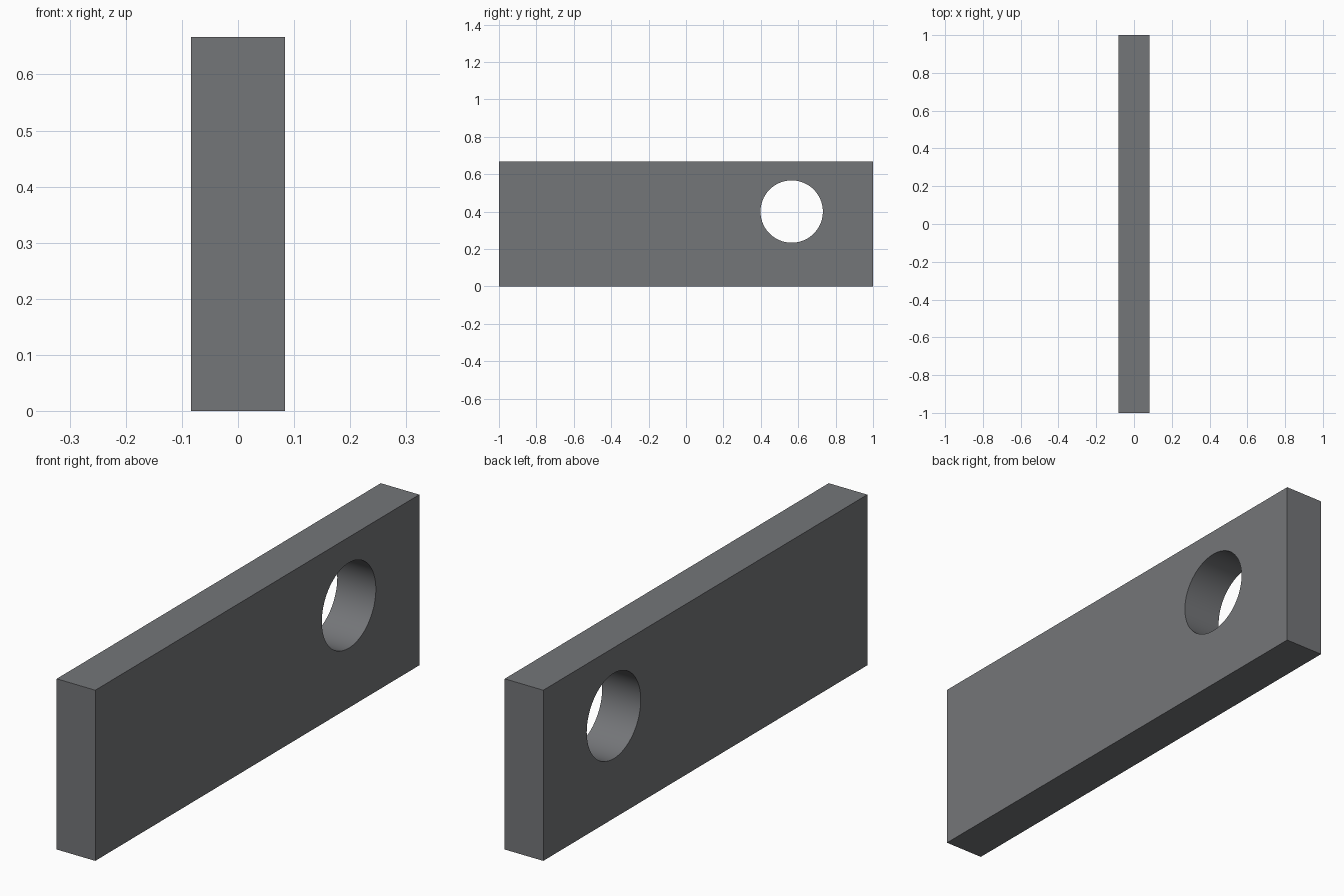
import bpy
import math

if "Cube" in bpy.data.objects:
    bpy.data.objects.remove(bpy.data.objects["Cube"])

THICK, LENGTH, HEIGHT = 1 / 6, 2.0, 2 / 3
HOLE_Y, HOLE_Z, HOLE_R = 0.565, 0.40, 1 / 6

# Flat rectangular plate standing on its long edge
bpy.ops.mesh.primitive_cube_add(size=1, location=(0, 0, HEIGHT / 2))
plate = bpy.context.object
plate.name = "plate"
plate.scale = (THICK, LENGTH, HEIGHT)
bpy.ops.object.transform_apply(location=True, rotation=False, scale=True)

# Dark grey finish
dark = bpy.data.materials.new("dark_grey")
dark.diffuse_color = (0.175, 0.18, 0.19, 1)
dark.use_nodes = True
dark.node_tree.nodes["Principled BSDF"].inputs["Base Color"].default_value = dark.diffuse_color
plate.data.materials.append(dark)

# Cutter for the round through hole
bpy.ops.mesh.primitive_cylinder_add(vertices=96, radius=HOLE_R, depth=THICK * 3,
                                    location=(0, HOLE_Y, HOLE_Z),
                                    rotation=(0, math.pi / 2, 0))
cutter = bpy.context.object
cutter.name = "hole_cutter"
cutter.hide_render = True
cutter.data.materials.append(dark)

# Cut the hole, then discard the cutter
cut = plate.modifiers.new("hole", 'BOOLEAN')
cut.operation = 'DIFFERENCE'
cut.solver = 'EXACT'
cut.object = cutter
bpy.ops.object.select_all(action='DESELECT')
plate.select_set(True)
bpy.context.view_layer.objects.active = plate
bpy.ops.object.modifier_apply(modifier=cut.name)
bpy.data.objects.remove(cutter)

# Smooth bore, crisp edges
bpy.ops.object.shade_smooth_by_angle(angle=math.radians(30))
